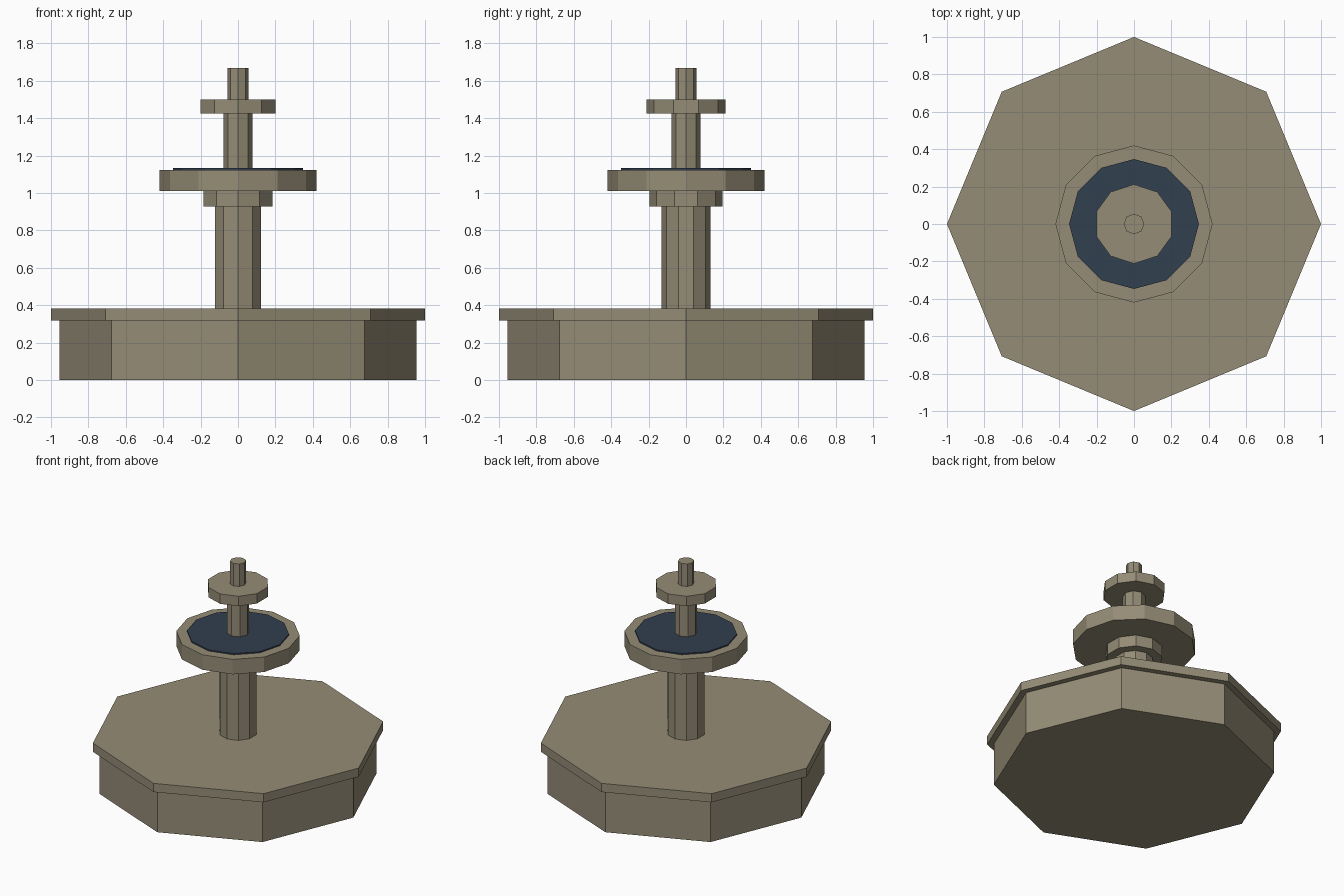
import bpy

if "Cube" in bpy.data.objects:
    bpy.data.objects.remove(bpy.data.objects["Cube"])


def material(name, rgb):
    m = bpy.data.materials.new(name)
    m.diffuse_color = (*rgb, 1.0)
    m.use_nodes = True
    m.node_tree.nodes["Principled BSDF"].inputs["Base Color"].default_value = m.diffuse_color
    return m


stone = material("weathered_stone", (0.30, 0.264, 0.182))
water = material("dark_water", (0.032, 0.050, 0.080))


def prism(name, sides, radius, z0, z1, mat):
    # upright flat-shaded prism with a corner on the +y axis
    bpy.ops.mesh.primitive_cylinder_add(
        vertices=sides, radius=radius, depth=z1 - z0, location=(0, 0, (z0 + z1) / 2))
    ob = bpy.context.object
    ob.name = name
    ob.data.materials.append(mat)
    return ob


# octagonal pool and its overhanging lip
prism("pool_base", 8, 0.955, 0.0, 0.318, stone)
prism("pool_lip", 8, 1.0, 0.318, 0.383, stone)

# lower pedestal with collar
prism("lower_column", 10, 0.13, 0.383, 0.928, stone)
prism("column_collar", 10, 0.195, 0.928, 1.012, stone)

# main bowl with water disc
prism("lower_bowl", 12, 0.42, 1.012, 1.124, stone)
prism("bowl_water", 12, 0.347, 1.124, 1.133, water)

# upper pedestal, small bowl and spout
prism("upper_column", 8, 0.077, 1.133, 1.426, stone)
prism("upper_bowl", 10, 0.212, 1.426, 1.5, stone)
prism("spout", 8, 0.055, 1.5, 1.668, stone)
